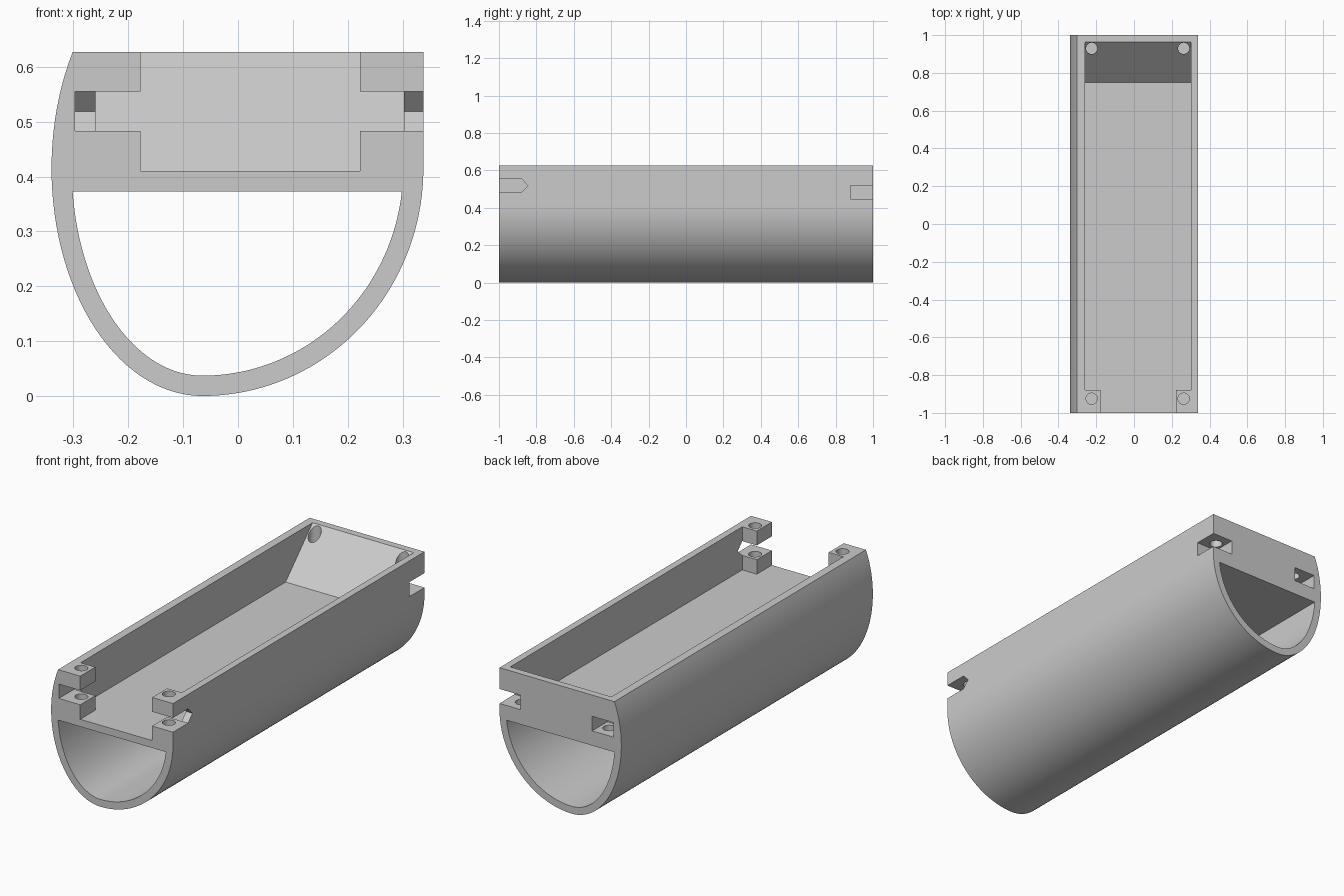
import bpy, bmesh
from math import sin, cos, pi, asin, radians

cube = bpy.data.objects.get("Cube")
if cube:
    bpy.data.objects.remove(cube)

grey = bpy.data.materials.new("plain grey")
grey.use_nodes = True
grey.diffuse_color = (0.6, 0.6, 0.6, 1)
grey.node_tree.nodes["Principled BSDF"].inputs["Base Color"].default_value = (0.6, 0.6, 0.6, 1)

TOP, FLOOR = 0.627, 0.41
AXIS_X, AXIS_Z = -0.065, 0.415      # centre of the two-part oval section


def prism(name, points, axis, lo, hi):
    """Extrude a closed 2D outline along x, y or z."""
    place = {"x": lambda a, b, t: (t, a, b),
             "y": lambda a, b, t: (a, t, b),
             "z": lambda a, b, t: (a, b, t)}[axis]
    bm = bmesh.new()
    face = bm.faces.new([bm.verts.new(place(a, b, lo)) for a, b in points])
    ext = bmesh.ops.extrude_face_region(bm, geom=[face])["geom"]
    for v in ext:
        if isinstance(v, bmesh.types.BMVert):
            v.co["xyz".index(axis)] = hi
    bmesh.ops.recalc_face_normals(bm, faces=bm.faces)
    mesh = bpy.data.meshes.new(name)
    bm.to_mesh(mesh)
    bm.free()
    mesh.materials.append(grey)
    obj = bpy.data.objects.new(name, mesh)
    bpy.context.collection.objects.link(obj)
    return obj


def rect(a0, a1, b0, b1):
    return [(a0, b0), (a1, b0), (a1, b1), (a0, b1)]


def oval(inset, left_top, right_top, steps=40):
    """Lower oval from left_top down round to right_top, different radius each side."""
    b = AXIS_Z - inset
    a_left, a_right = 0.275 - inset, 0.403 - inset
    start = asin((AXIS_Z - left_top) / b)
    end = asin((AXIS_Z - right_top) / b)
    left = [start + (pi / 2 - start) * i / steps for i in range(steps + 1)]
    right = [pi / 2 + (end - pi / 2) * i / steps for i in range(1, steps + 1)]
    return ([(AXIS_X - a_left * cos(t), AXIS_Z - b * sin(t)) for t in left] +
            [(AXIS_X + a_right * cos(t), AXIS_Z - b * sin(t)) for t in right])


# Main body: curved hull with a straight upper wall on the +x side
body = prism("tray_body", oval(0, TOP, AXIS_Z) + [(0.338, TOP)], "y", -1, 1)

# Lower tunnel, running the full length
cutters = [prism("tunnel_cutter", oval(0.037, 0.373, 0.373), "y", -1.1, 1.1)]

# Tray with a sloped back end, and its open front mouth
ramp = [(-0.88, FLOOR), (0.75, FLOOR), (1.04, 0.703), (-0.88, 0.703)]
cutters.append(prism("tray_cutter", ramp, "x", -0.26, 0.303))
cutters.append(prism("mouth_cutter", rect(-0.178, 0.222, -1.1, -0.8), "z", FLOOR, 0.75))

# Side slots: pointed at the front, square at the back
pointed = [(-1.1, 0.483), (-0.88, 0.483), (-0.845, 0.519), (-0.88, 0.555), (-1.1, 0.555)]
square = rect(0.88, 1.1, 0.447, 0.52)
for side, x0, x1 in (("right", -0.297, -0.178), ("left", 0.222, 0.4)):
    cutters.append(prism("front_slot_cutter_" + side, pointed, "x", x0, x1))
    cutters.append(prism("back_slot_cutter_" + side, square, "x", x0, x1))

# Screw holes in the four corners
for x in (-0.224, 0.263):
    for y in (-0.925, 0.93):
        ring = [(x + 0.03 * cos(2 * pi * i / 32), y + 0.03 * sin(2 * pi * i / 32))
                for i in range(32)]
        cutters.append(prism("hole_cutter", ring, "z", FLOOR, 0.75))

bpy.ops.object.select_all(action="DESELECT")
bpy.context.view_layer.objects.active = body
body.select_set(True)
for cutter in cutters:
    mod = body.modifiers.new(cutter.name, "BOOLEAN")
    mod.operation = "DIFFERENCE"
    mod.solver = "EXACT"
    mod.object = cutter
    bpy.ops.object.modifier_apply(modifier=mod.name)
    bpy.data.objects.remove(cutter)

bpy.ops.object.shade_smooth_by_angle(angle=radians(25))
